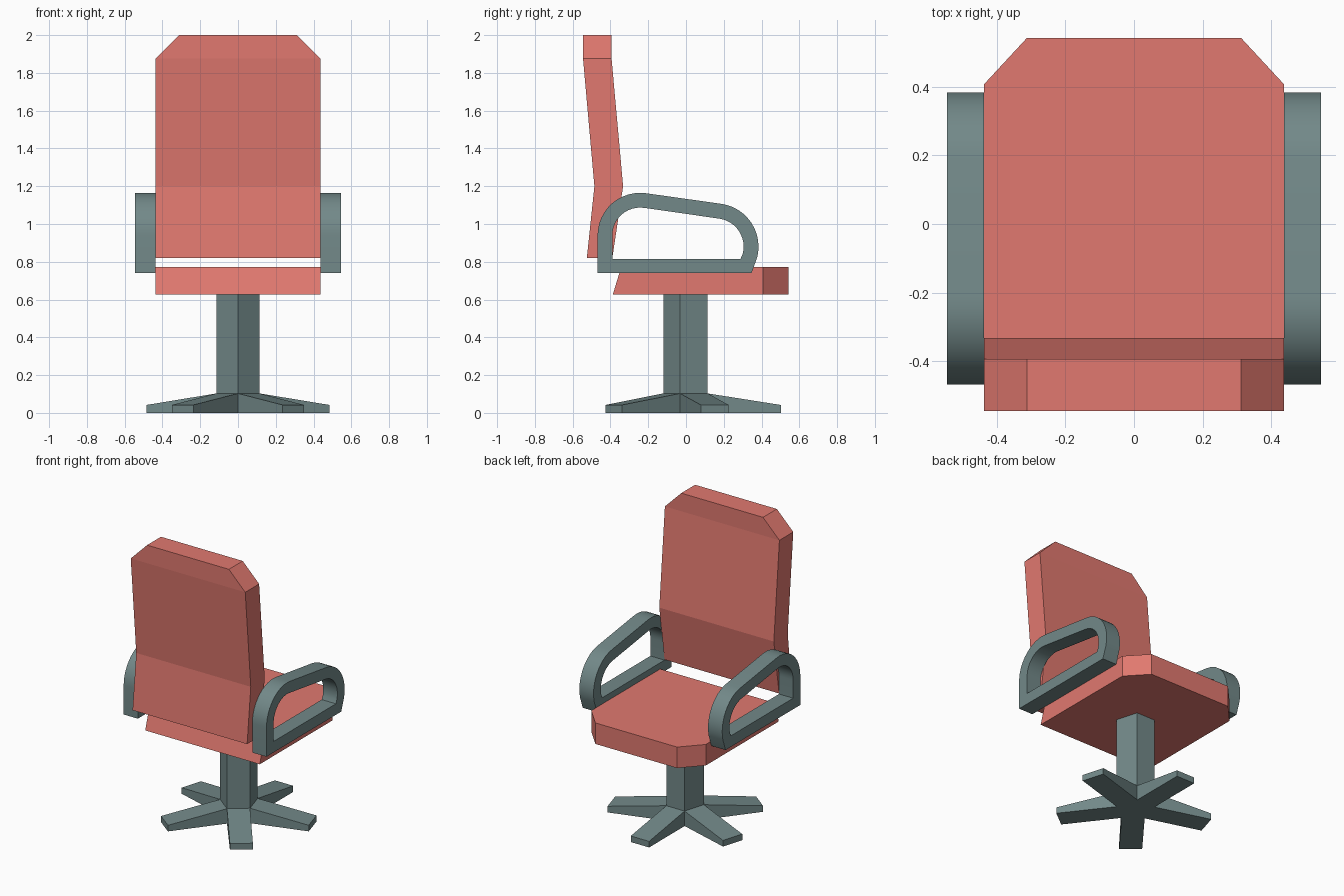
import bpy, bmesh, math
from mathutils import Vector

if "Cube" in bpy.data.objects:
    bpy.data.objects.remove(bpy.data.objects["Cube"])


def material(name, rgb):
    m = bpy.data.materials.new(name)
    m.diffuse_color = (*rgb, 1)
    m.use_nodes = True
    m.node_tree.nodes["Principled BSDF"].inputs["Base Color"].default_value = m.diffuse_color
    return m


RED = material("red_upholstery", (0.75, 0.19, 0.16))
GREY = material("grey_plastic", (0.17, 0.25, 0.25))


def finish(name, bm, mat, smooth=False):
    bmesh.ops.recalc_face_normals(bm, faces=bm.faces)
    me = bpy.data.meshes.new(name)
    bm.to_mesh(me)
    bm.free()
    ob = bpy.data.objects.new(name, me)
    bpy.context.collection.objects.link(ob)
    me.materials.append(mat)
    if smooth:
        bpy.ops.object.select_all(action='DESELECT')
        ob.select_set(True)
        bpy.context.view_layer.objects.active = ob
        bpy.ops.object.shade_smooth_by_angle(angle=math.radians(30))
    return ob


def loft(name, rings, mat, closed=False, smooth=False):
    """Skin a series of equal rings; cap the ends unless closed."""
    bm = bmesh.new()
    vs = [[bm.verts.new(p) for p in r] for r in rings]
    n = len(vs[0])
    for a, b in zip(vs, vs[1:] + ([vs[0]] if closed else [])):
        for i in range(n):
            j = (i + 1) % n
            bm.faces.new((a[i], a[j], b[j], b[i]))
    if not closed:
        bm.faces.new(vs[0])
        bm.faces.new(vs[-1])
    return finish(name, bm, mat, smooth)


# Backrest: rows of (z, rear y, front y, half width), corners cut at the top
back_rows = [(0.82, -0.525, -0.39, 0.437), (1.2, -0.485, -0.333, 0.437),
             (1.875, -0.545, -0.394, 0.437), (2.0, -0.545, -0.394, 0.312)]
loft("backrest", [[(-w, r, z), (w, r, z), (w, f, z), (-w, f, z)]
                  for z, r, f, w in back_rows], RED)

# Seat: rows of (bottom y, top y, half width), front corners cut
seat_rows = [(-0.387, -0.343, 0.437), (0.408, 0.408, 0.437), (0.543, 0.543, 0.312)]
loft("seat", [[(-w, b, 0.628), (w, b, 0.628), (w, t, 0.773), (-w, t, 0.773)]
              for b, t, w in seat_rows], RED)


# Armrests: outer and inner outline points in (y, z), swept as a closed loop
def arc(cy, cz, r, start, end, steps=12):
    angles = [math.radians(start + (end - start) * i / steps) for i in range(steps + 1)]
    return [(cy + r * math.cos(a), cz + r * math.sin(a)) for a in angles]


outer = ([(-0.468, 0.74)] + arc(-0.243, 0.94, 0.225, 180, 82)
         + arc(0.155, 0.88, 0.229, 82, -15) + [(0.347, 0.74)])
inner = ([(-0.39, 0.816)] + arc(-0.243, 0.94, 0.147, 180, 82)
         + arc(0.155, 0.88, 0.15, 82, -15) + [(0.289, 0.816)])
for side, s in (("left", -1), ("right", 1)):
    a, b = s * 0.437, s * 0.545
    loft(side + "_armrest", [[(a, *o), (b, *o), (b, *i), (a, *i)]
                             for o, i in zip(outer, inner)], GREY, closed=True, smooth=True)

# Pedestal: five-sided hub, a sloping leg from each side and a column on top
plan = [(0, -0.12), (0.114, -0.032), (0.07, 0.115), (-0.07, 0.115), (-0.114, -0.032)]
bm = bmesh.new()
low = [bm.verts.new((x, y, 0)) for x, y in plan]
high = [bm.verts.new((x, y, 0.103)) for x, y in plan]
bm.faces.new(low[::-1])
top = bm.faces.new(high)
sides = [bm.faces.new((low[i], low[(i + 1) % 5], high[(i + 1) % 5], high[i])) for i in range(5)]
bm.normal_update()
directions = [f.normal.copy() for f in sides]
tips = bmesh.ops.extrude_discrete_faces(bm, faces=sides)["faces"]
for f in tips:
    center = f.calc_center_median()
    d = max(directions, key=lambda n: n.dot(Vector((center.x, center.y, 0))))
    for v in f.verts:
        v.co += d * 0.387
        v.co.z = min(v.co.z, 0.042)
for f in bmesh.ops.extrude_discrete_faces(bm, faces=[top])["faces"]:
    for v in f.verts:
        v.co.z = 0.628
bmesh.ops.remove_doubles(bm, verts=bm.verts, dist=1e-5)
finish("pedestal", bm, GREY)
